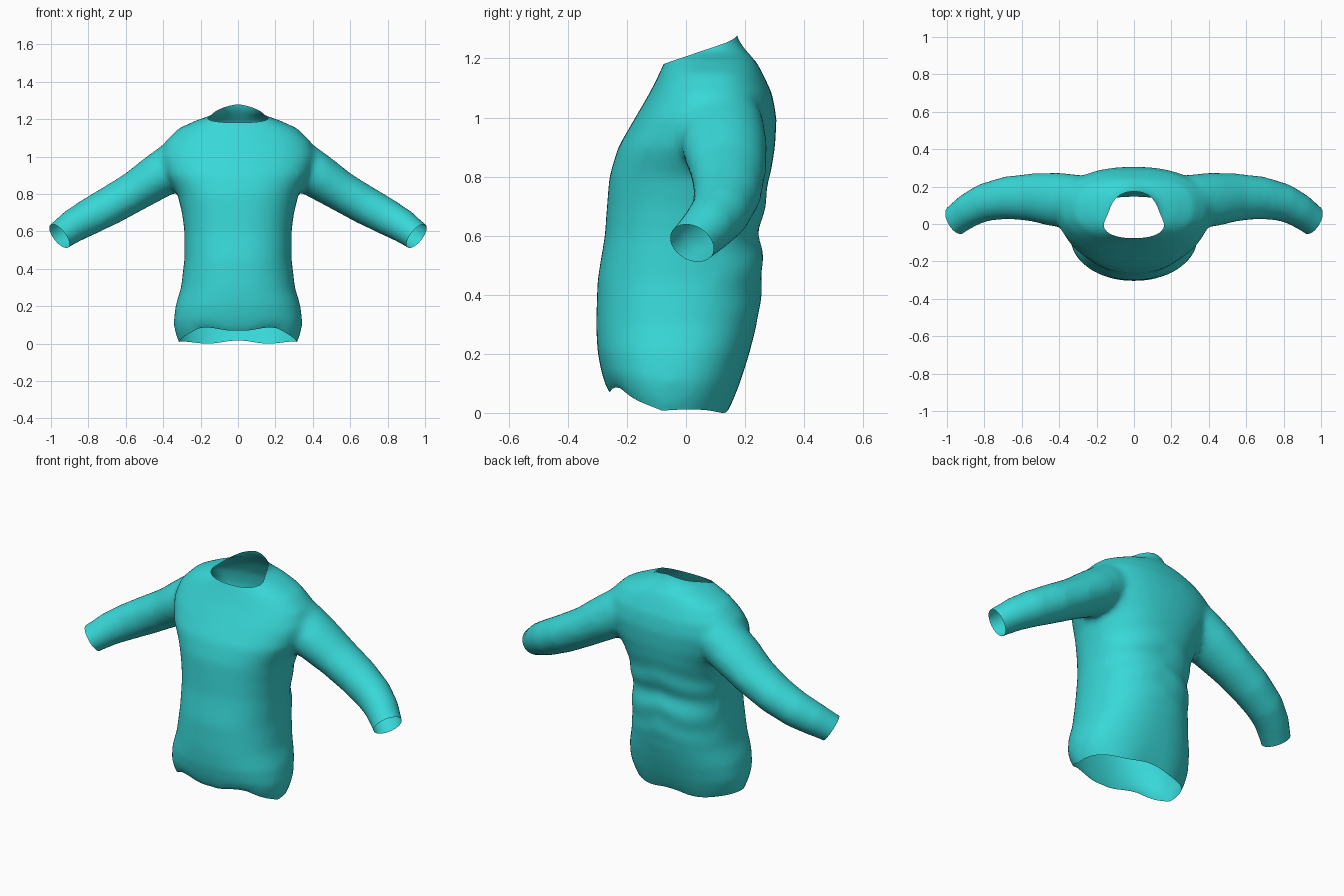
import bpy, bmesh, math
from mathutils import Vector

cube = bpy.data.objects.get("Cube")
if cube:
    bpy.data.objects.remove(cube, do_unlink=True)

teal = bpy.data.materials.new("teal cloth")
teal.use_nodes = True
COLOUR = (0.04, 0.68, 0.68, 1)
teal.diffuse_color = COLOUR
teal.node_tree.nodes["Principled BSDF"].inputs["Base Color"].default_value = COLOUR

SIDES = 40


def loft(bm, rings):
    """Join rings of points into a closed tube."""
    loops = [[bm.verts.new(p) for p in ring] for ring in rings]
    for a, b in zip(loops, loops[1:]):
        for i in range(SIDES):
            j = (i + 1) % SIDES
            bm.faces.new((a[i], a[j], b[j], b[i]))
    bm.faces.new(loops[0][::-1])
    bm.faces.new(loops[-1])


def rounded(t, power):
    """Point on a superellipse."""
    c, s = math.cos(t), math.sin(t)
    return (math.copysign(abs(c) ** (2 / power), c),
            math.copysign(abs(s) ** (2 / power), s))


ANGLES = [2 * math.pi * i / SIDES for i in range(SIDES)]

# Torso sections: height, half width, front y, back y
TORSO = [
    (-0.06, 0.29, -0.24, 0.12), (0.03, 0.33, -0.27, 0.16), (0.1, 0.345, -0.285, 0.185),
    (0.2, 0.335, -0.3, 0.215), (0.3, 0.305, -0.305, 0.24), (0.45, 0.287, -0.3, 0.262),
    (0.6, 0.287, -0.275, 0.25), (0.7, 0.3, -0.268, 0.265), (0.8, 0.325, -0.26, 0.285),
    (0.9, 0.385, -0.23, 0.302), (1.0, 0.415, -0.172, 0.307), (1.08, 0.39, -0.125, 0.292),
    (1.15, 0.32, -0.09, 0.26), (1.195, 0.22, -0.07, 0.235), (1.225, 0.13, -0.062, 0.2),
    (1.26, 0.115, -0.06, 0.172), (1.34, 0.115, -0.06, 0.16),
]
# Sleeve sections: centre x, y, z, depth radius, height radius
SLEEVE = [
    (0.2, 0.12, 1.02, 0.12, 0.11), (0.31, 0.125, 0.97, 0.14, 0.13),
    (0.42, 0.13, 0.9, 0.145, 0.122), (0.55, 0.143, 0.815, 0.128, 0.108),
    (0.68, 0.14, 0.74, 0.115, 0.104), (0.8, 0.115, 0.675, 0.102, 0.098),
    (0.88, 0.075, 0.63, 0.092, 0.09), (0.955, 0.02, 0.575, 0.082, 0.078),
    (1.05, -0.06, 0.5, 0.078, 0.075),
]

bm = bmesh.new()
rings = []
for z, w, front, back in TORSO:
    mid, depth = (front + back) / 2, (back - front) / 2
    pts = [rounded(t, 2.3) for t in ANGLES]
    rings.append([(w * c, mid + depth * s, z) for c, s in pts])
loft(bm, rings)

for side in (1, -1):
    centres = [Vector(r[:3]) for r in SLEEVE]
    rings = []
    for i, r in enumerate(SLEEVE):
        along = (centres[min(i + 1, len(SLEEVE) - 1)] - centres[max(i - 1, 0)]).normalized()
        across = Vector((0, 0, 1)).cross(along).normalized()
        up = along.cross(across)
        ring = [centres[i] + across * r[3] * math.cos(t) + up * r[4] * math.sin(t)
                for t in ANGLES]
        rings.append([(side * p.x, p.y, p.z) for p in ring])
    loft(bm, rings)
bmesh.ops.recalc_face_normals(bm, faces=bm.faces)

mesh = bpy.data.meshes.new("sweater")
bm.to_mesh(mesh)
bm.free()
sweater = bpy.data.objects.new("sweater", mesh)
bpy.context.collection.objects.link(sweater)
bpy.context.view_layer.objects.active = sweater
sweater.select_set(True)

# Fuse torso and sleeves into one soft cloth surface
fuse = sweater.modifiers.new("fuse", "REMESH")
fuse.mode = "VOXEL"
fuse.voxel_size = 0.018
soften = sweater.modifiers.new("soften", "SMOOTH")
soften.factor = 0.5
soften.iterations = 9
for name in ("fuse", "soften"):
    bpy.ops.object.modifier_apply(modifier=name)

mesh = sweater.data
bm = bmesh.new()
bm.from_mesh(mesh)


def cut_open(point, normal, region):
    """Trim everything beyond a plane, within one region of the cloth."""
    faces = [f for f in bm.faces if region(f.calc_center_median())]
    geom = set(faces)
    for f in faces:
        geom.update(f.verts)
        geom.update(f.edges)
    bmesh.ops.bisect_plane(bm, geom=list(geom), plane_co=point, plane_no=normal,
                           clear_outer=True)


# Open the hem, neck and cuffs
cut_open((0, 0, 0), (0, 0, -1), lambda p: p.z < 0.2)
cut_open((0, -0.05, 1.19), (0, -0.34, 1), lambda p: p.z > 1.1 and abs(p.x) < 0.2)
for side in (1, -1):
    cut_open((side * 0.955, 0.02, 0.575), (side * 0.72, -0.4, -0.55),
             lambda p: p.x * side > 0.7)

# Raise the front of the hem and the back of the collar, add soft creases
for v in bm.verts:
    p = v.co
    if p.z < 0.3 and abs(p.x) < 0.5:
        forward = min(1, max(0, (-p.y - 0.08) / 0.14))
        ripple = 0.008 * (1 + math.sin(22 * abs(p.x) + 9 * p.y))
        p.z += (0.07 * forward + ripple) * (1 - p.z / 0.3) ** 2
    if p.z > 1.2 and p.y > 0.1:
        p.z += 0.015 * max(0, 1 - abs(p.x) / 0.1) * (p.z - 1.2) / 0.07
    if p.y > 0.1 and abs(p.x) < 0.3 and 0.3 < p.z < 0.85:
        fade = math.sin((p.z - 0.3) / 0.55 * math.pi)
        p.y += 0.006 * fade * math.sin(38 * p.z + 9 * abs(p.x))

low = min(v.co.z for v in bm.verts)
for v in bm.verts:
    v.co.z -= low
bm.to_mesh(mesh)
bm.free()

mesh.materials.clear()
mesh.materials.append(teal)
for polygon in mesh.polygons:
    polygon.material_index = 0
bpy.ops.object.shade_smooth()
